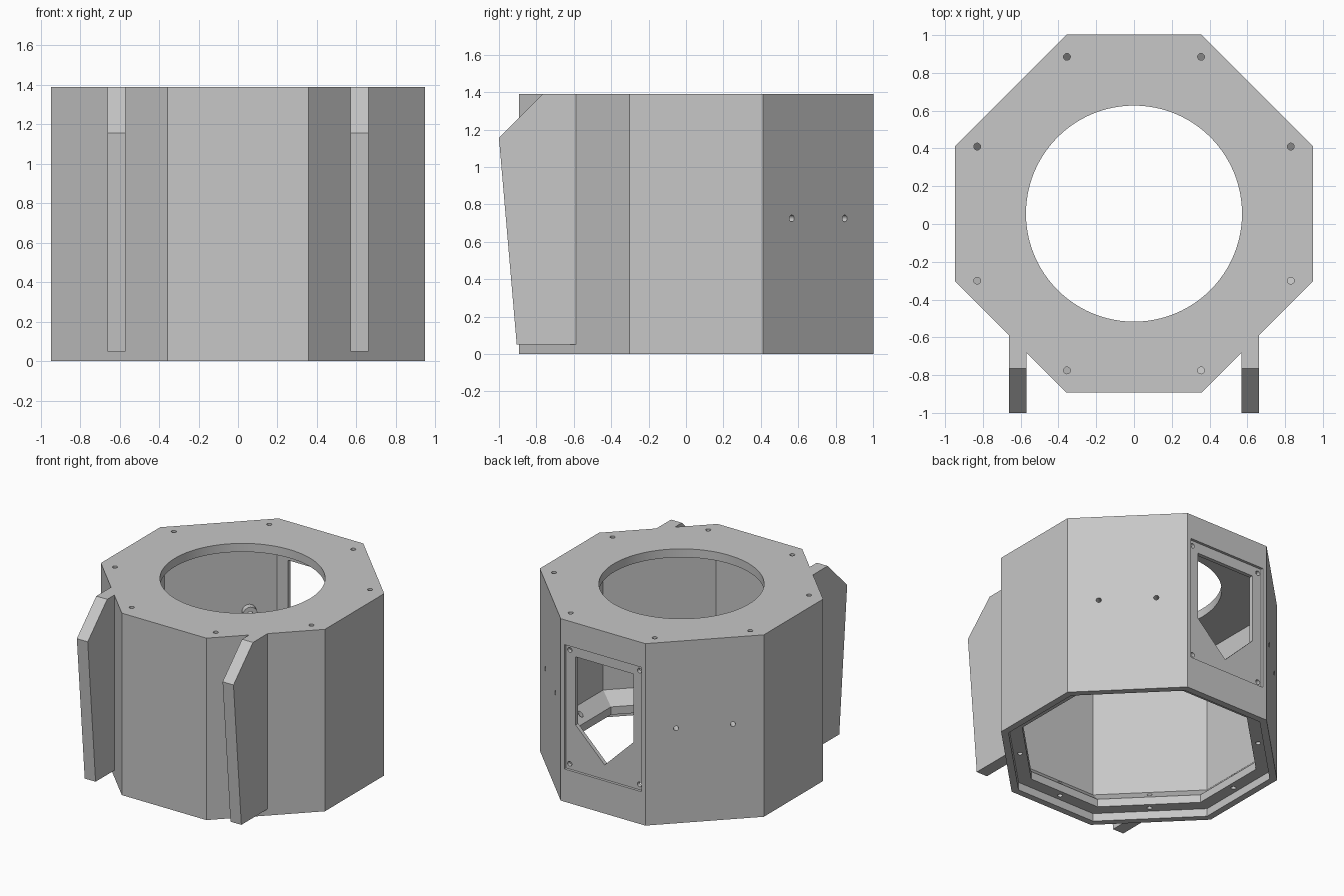
import bpy, bmesh, math
from mathutils import Matrix, Vector

cube = bpy.data.objects.get("Cube")
if cube:
    bpy.data.objects.remove(cube)

CY = 0.055        # housing axis offset in y
HEIGHT = 1.39
APOTHEM = 0.947   # centre to the four main faces
DIAG = 0.0245     # diagonal faces sit this much closer
WALL = 0.05

grey = bpy.data.materials.new("plain grey")
grey.use_nodes = True
grey.diffuse_color = (0.57, 0.57, 0.57, 1)
grey.node_tree.nodes["Principled BSDF"].inputs["Base Color"].default_value = grey.diffuse_color


def make_object(name, bm):
    bmesh.ops.recalc_face_normals(bm, faces=bm.faces)
    mesh = bpy.data.meshes.new(name)
    bm.to_mesh(mesh)
    bm.free()
    mesh.materials.append(grey)
    obj = bpy.data.objects.new(name, mesh)
    bpy.context.collection.objects.link(obj)
    return obj


def loft(bm, loops):
    """Closed solid through a list of point loops."""
    rings = [[bm.verts.new(p) for p in loop] for loop in loops]
    n = len(rings[0])
    for a, b in zip(rings, rings[1:]):
        for i in range(n):
            j = (i + 1) % n
            bm.faces.new((a[i], a[j], b[j], b[i]))
    bm.faces.new(rings[0])
    bm.faces.new(rings[-1])


def prism(bm, outline, matrix, start, end):
    loft(bm, [[matrix @ Vector((u, v, w)) for u, v in outline] for w in (start, end)])


def circle(u, v, r, n=24):
    steps = [math.tau * i / n for i in range(n)]
    return [(u + r * math.cos(t), v + r * math.sin(t)) for t in steps]


def rectangle(w, low, high):
    return [(-w, low), (w, low), (w, high), (-w, high)]


def octagon(a, z):
    h = (a - DIAG) * math.sqrt(2) - a
    quarter = [(a, -h), (a, h)]
    pts = []
    for x, y in quarter * 4:
        turn = Matrix.Rotation(math.pi / 2 * (len(pts) // 2), 3, 'Z')
        pts.append(turn @ Vector((x, y, z)) + Vector((0, CY, 0)))
    return pts


def wall_frame(k):
    """Face k of eight: u along the wall, v up, w inward."""
    t = k * math.pi / 4
    c, s = math.cos(t), math.sin(t)
    d = APOTHEM - DIAG * (k % 2)
    return Matrix(((s, 0, -c, d * c), (-c, 0, -s, CY + d * s), (0, 1, 0, 0), (0, 0, 0, 1)))


def cut(obj, cutter):
    mod = obj.modifiers.new("cut", 'BOOLEAN')
    mod.operation = 'DIFFERENCE'
    mod.solver = 'EXACT'
    mod.object = cutter
    graph = bpy.context.evaluated_depsgraph_get()
    old = obj.data
    obj.data = bpy.data.meshes.new_from_object(obj.evaluated_get(graph))
    obj.modifiers.clear()
    bpy.data.meshes.remove(old)


# Octagonal housing: ceiling, wall, sloped flange, bottom rebate, outside
inner = APOTHEM - WALL
bm = bmesh.new()
loft(bm, [octagon(a, z) for a, z in (
    (inner, HEIGHT - 0.065), (inner, 0.21), (0.805, 0.12), (0.805, 0.06),
    (inner, 0.06), (inner, 0), (APOTHEM, 0), (APOTHEM, HEIGHT))])
housing = make_object("housing", bm)

# Screw bosses inside the two rear diagonal walls
bm = bmesh.new()
for k in (1, 3):
    for u in (-0.2, 0.2):
        prism(bm, circle(u, 0.725, 0.05), wall_frame(k), 0.02, WALL + 0.05)
bosses = make_object("screw_bosses", bm)

# Cutters
bm = bmesh.new()
prism(bm, circle(0, CY, 0.572, 96), Matrix(), 1, 2)
for k in (1, 3):
    for u in (-0.2, 0.2):
        prism(bm, circle(u, 0.725, 0.018), wall_frame(k), -0.1, 0.2)
for u in (-0.295, 0.295):
    for v in (0.29, 1.16):
        prism(bm, circle(u, v, 0.018), wall_frame(2), -0.1, 0.1)
for sx in (-1, 1):
    for sy in (-1, 1):
        for x, y in ((0.355, 0.83), (0.83, 0.355)):
            prism(bm, circle(sx * x, CY + sy * y, 0.018), Matrix(), 1.25, 1.5)
for k in range(8):
    p = wall_frame(k) @ Vector((0, 0, 0.095))
    prism(bm, circle(p.x, p.y, 0.018), Matrix(), -0.1, 0.3)
holes = make_object("hole_cutter", bm)

bm = bmesh.new()
prism(bm, rectangle(0.325, 0.25, 1.2), wall_frame(2), -0.1, 0.02)
recess = make_object("window_recess_cutter", bm)

bm = bmesh.new()
prism(bm, [(0, 0.36), (0.245, 0.6), (0.245, 1.12), (-0.245, 1.12), (-0.245, 0.6)],
      wall_frame(2), -0.1, 0.1)
window = make_object("window_cutter", bm)

for cutter in (recess, window, holes):
    cut(housing, cutter)
cut(bosses, holes)
for cutter in (holes, recess, window):
    bpy.data.objects.remove(cutter)

# Two fins on the front diagonal walls, rear edge sunk just into the wall
side = [(-0.765, HEIGHT), (-1.0, 1.155), (-0.905, 0.05)]
for name, s in (("left_fin", 1), ("right_fin", -1)):
    bm = bmesh.new()
    loft(bm, [[(s * x, y, z) for y, z in side + [(x - 1.23, 0.05), (x - 1.23, HEIGHT)]]
              for x in (0.57, 0.662)])
    make_object(name, bm)

# Smooth round holes, crisp flat walls
for obj in (housing, bosses):
    bpy.ops.object.select_all(action='DESELECT')
    obj.select_set(True)
    bpy.context.view_layer.objects.active = obj
    bpy.ops.object.shade_smooth_by_angle(angle=math.radians(30))
